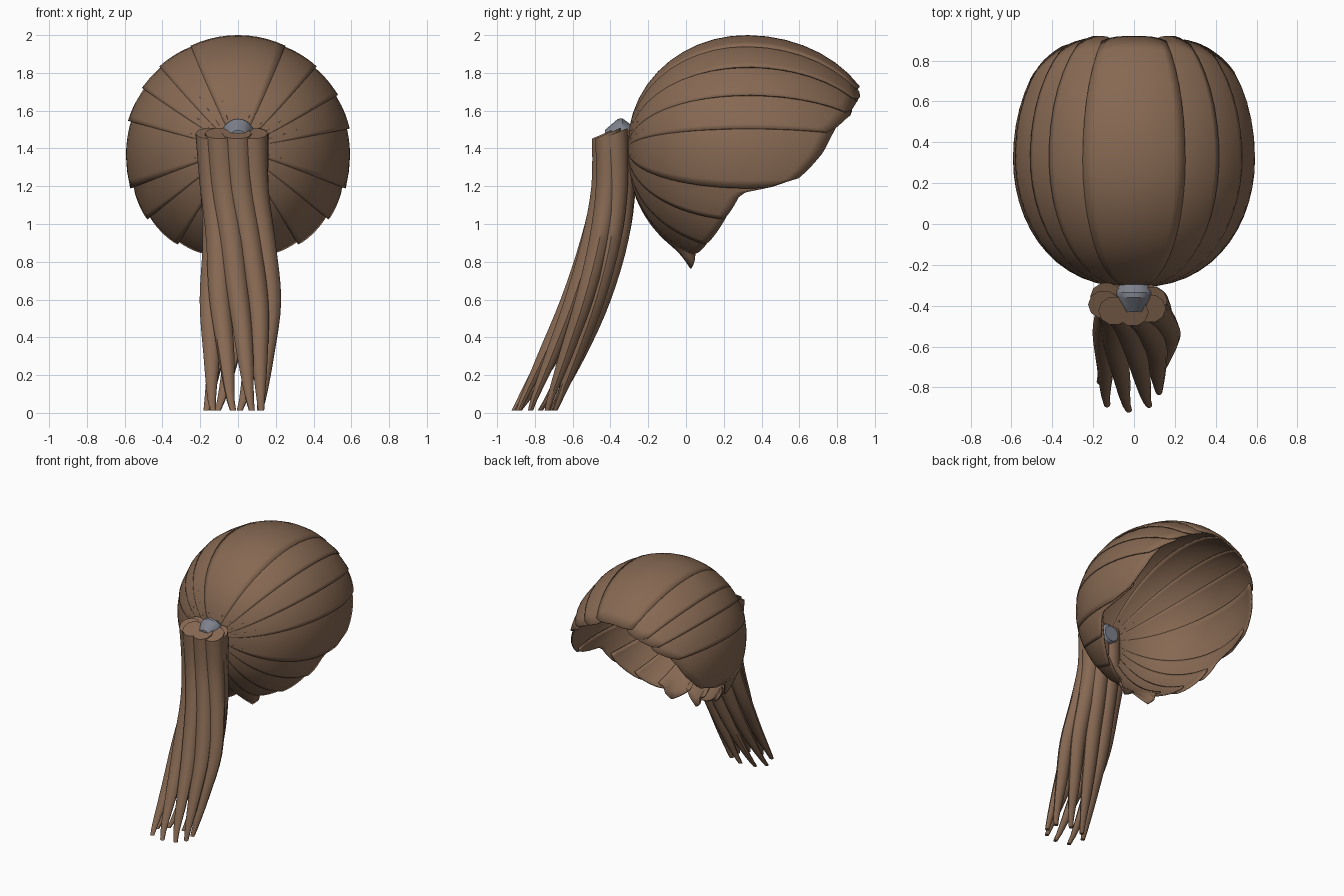
import bpy, bmesh, math, random
from mathutils import Vector

if "Cube" in bpy.data.objects:
    bpy.data.objects.remove(bpy.data.objects["Cube"])

random.seed(4)


def material(name, rgb):
    m = bpy.data.materials.new(name)
    m.diffuse_color = (*rgb, 1)
    m.use_nodes = True
    m.node_tree.nodes["Principled BSDF"].inputs["Base Color"].default_value = m.diffuse_color
    return m


hair = material("brown_hair", (0.24, 0.14, 0.085))
grey = material("tie_grey", (0.21, 0.22, 0.26))

CY, CZ = 0.32, 1.4          # centre of the head shape

# hairline depth (y) by angle from the crown, going down one side
HAIRLINE = [(0, .92), (36, .92), (63, .87), (82, .77), (92, .73), (105, .62), (109, .47),
            (112, .29), (121, .24), (139, .145), (162, .05), (180, -.015), (200, -.015)]


def lerp_table(table, x):
    for (x0, y0), (x1, y1) in zip(table, table[1:]):
        if x <= x1:
            return y0 + (y1 - y0) * (x - x0) / (x1 - x0)
    return table[-1][1]


def finish(ob, mat, angle=40):
    ob.data.materials.append(mat)
    bpy.ops.object.select_all(action='DESELECT')
    ob.select_set(True)
    bpy.context.view_layer.objects.active = ob
    bpy.ops.object.shade_smooth_by_angle(angle=math.radians(angle))


def grid_object(name, rows, closed=False, caps=False):
    bm = bmesh.new()
    vs = [[bm.verts.new(c) for c in r] for r in rows]
    n = len(rows[0])
    for r0, r1 in zip(vs, vs[1:]):
        for j in range(n if closed else n - 1):
            k = (j + 1) % n
            bm.faces.new((r0[j], r0[k], r1[k], r1[j]))
    if caps:
        bm.faces.new(vs[0])
        bm.faces.new(vs[-1])
    bm.normal_update()
    if closed:
        bmesh.ops.recalc_face_normals(bm, faces=bm.faces)
    else:
        out = sum(f.normal.dot(f.calc_center_median() - Vector((0, CY, CZ))) for f in bm.faces)
        if out < 0:
            bmesh.ops.reverse_faces(bm, faces=bm.faces)
    me = bpy.data.meshes.new(name)
    bm.to_mesh(me)
    bm.free()
    ob = bpy.data.objects.new(name, me)
    bpy.context.collection.objects.link(ob)
    return ob


def scalp_point(p, theta, k, side):
    """p: angle down from crown, theta: angle away from the ponytail root, k: swell"""
    c, s = math.cos(theta), math.sin(theta)
    ry = 0.63 if c > 0 else 0.71
    rz = 0.6 if math.cos(p) > 0 else 0.64
    sx = s ** 0.86
    sz = s ** 0.96 if math.cos(p) > 0 else s ** 0.9
    return (side * 0.595 * sx * math.sin(p) * k, CY - ry * c, CZ + rz * sz * math.cos(p) * k)


# Swept locks of the cap, each overlapping the one below towards the hairline
def lock(name, a, b, side, both=False):
    rows, n, m = [], 10, 18
    for i in range(m + 1):
        t = i / m
        g = max(0, min(1, (t - 0.3) / 0.6))
        row = []
        for j in range(n + 1):
            u = j / n
            deg = a + (b - a) * u
            c = (CY - lerp_table(HAIRLINE, abs(deg))) / (0.63 if abs(deg) > 111 else 0.71)
            end = math.acos(max(-1, min(1, c)))
            edge = abs(2 * u - 1)
            end -= (0.025 if abs(deg) > 112 else 0.06) * edge ** 4     # rounded lock tip
            lift = 0.0 if both else -0.035 + 0.05 * u ** 0.7
            k = 1 + lift * g - (0.004 * (1 - u) if not both else 0)
            if abs(deg) > 164:                           # flick at the nape
                k += 0.14 * max(0, (t - 0.8) / 0.2) ** 2 * (1 - edge)
            row.append(scalp_point(math.radians(deg), 0.02 + (end - 0.02) * t, k, side))
        rows.append(row)
    ob = grid_object(name, rows)
    sol = ob.modifiers.new("thickness", 'SOLIDIFY')
    sol.thickness, sol.offset = 0.01, -1
    finish(ob, hair)


lock("crown_lock", -25, 25, 1, both=True)
bounds = [24, 44, 60, 78, 109, 126, 146, 164, 182]
for side, label in ((1, "right"), (-1, "left")):
    for i, (a, b) in enumerate(zip(bounds, bounds[1:])):
        shift = 2 * side if 0 < i < 3 else 0
        lock(f"{label}_lock_{i + 1}", a - 7 + shift, b + shift, side)

# Ponytail strands: tapered tubes twisting along a falling path
PATH = [(1.48, -.385), (1.2, -.385), (.92, -.43), (.6, -.53), (.3, -.66), (.012, -.80)]
SPREAD = [(.125, .05), (.12, .06), (.13, .08), (.155, .09), (.145, .1), (.155, .115)]
RADIUS = [.078, .072, .064, .056, .043, .016]
SHIFT = [-.03, -.02, .005, .012, .0, -.02]


def smooth(vals, t):
    x = t * (len(vals) - 1)
    i = min(int(x), len(vals) - 2)
    f = x - i
    v = [vals[max(0, min(len(vals) - 1, q))] for q in (i - 1, i, i + 1, i + 2)]
    return 0.5 * (2 * v[1] + (v[2] - v[0]) * f + (2 * v[0] - 5 * v[1] + 4 * v[2] - v[3]) * f * f
                  + (3 * v[1] - v[0] - 3 * v[2] + v[3]) * f ** 3)


def strand(name, ang, twist, scale):
    rows, m, n = [], 20, 10
    for i in range(m + 1):
        t = i / m
        a = ang + twist * t ** 1.7
        sx = smooth([s[0] for s in SPREAD], t) * scale
        sy = smooth([s[1] for s in SPREAD], t) * scale
        z = smooth([p[0] for p in PATH], t)
        y = smooth([p[1] for p in PATH], t) + sy * math.sin(a)
        x = smooth(SHIFT, t) + sx * math.cos(a)
        r = smooth(RADIUS, t)
        tilt = 0.03 * (1 - t) ** 12
        rows.append([(x + r * math.cos(q), y + r * 0.9 * math.sin(q), z + tilt * math.sin(q))
                     for q in (2 * math.pi * j / n for j in range(n))])
    finish(grid_object(name, rows, closed=True, caps=True), hair)


for i in range(8):
    strand(f"ponytail_strand_{i + 1}", i * math.pi / 4 + 0.2,
           random.uniform(1.1, 1.4), random.uniform(0.93, 1.05))

# Grey hair tie: a short spool through the ponytail root
profile = [(-.43, .05, 1.447), (-.36, .085, 1.472), (-.335, .09, 1.468),
           (-.29, .085, 1.44), (-.25, .06, 1.43)]
rows = [[(r * math.cos(q), y, z + r * math.sin(q)) for q in
         (2 * math.pi * j / 16 for j in range(16))] for y, r, z in profile]
finish(grid_object("hair_tie", rows, closed=True, caps=True), grey, 30)
